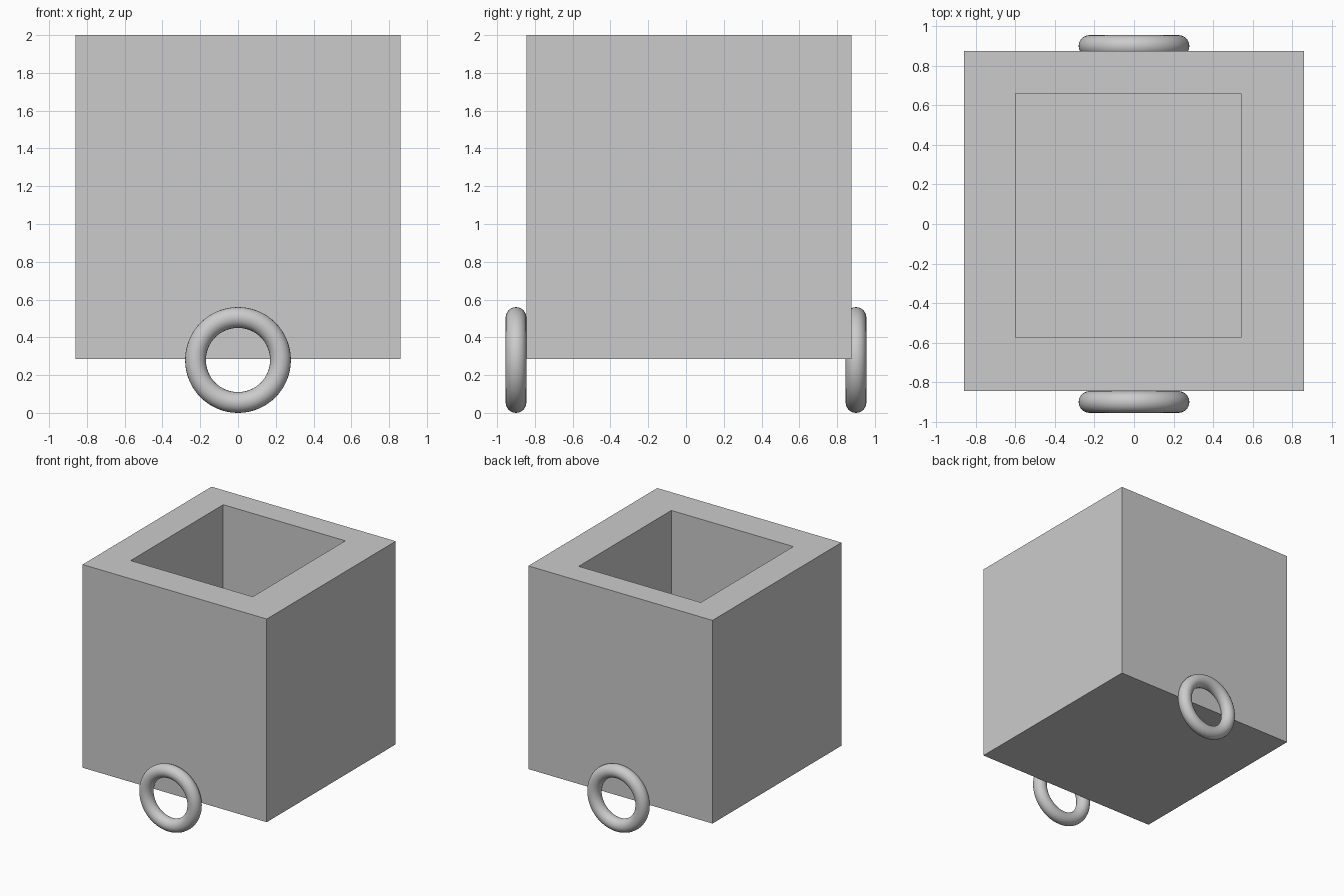
import bpy
import bmesh
import math
from mathutils import Vector

cube = bpy.data.objects.get("Cube")
if cube:
    bpy.data.objects.remove(cube, do_unlink=True)


def make_material(name, rgb):
    mat = bpy.data.materials.new(name)
    mat.use_nodes = True
    mat.diffuse_color = (*rgb, 1)
    mat.node_tree.nodes["Principled BSDF"].inputs["Base Color"].default_value = (*rgb, 1)
    return mat


grey = make_material("light grey", (0.6, 0.6, 0.6))

# Solid block that forms the planter-like box
LOW, HIGH = Vector((-0.86, -0.845, 0.285)), Vector((0.86, 0.875, 2.0))
POCKET_LOW, POCKET_HIGH = Vector((-0.6, -0.575, 0.55)), Vector((0.54, 0.66, 2.0))

bm = bmesh.new()
bmesh.ops.create_cube(bm, size=1)
for v in bm.verts:
    v.co = (LOW + HIGH) / 2 + v.co * (HIGH - LOW)

# Off-centre pocket: inset the top, fit its rim, then push it down
top = max(bm.faces, key=lambda f: f.calc_center_median().z)
bmesh.ops.inset_region(bm, faces=[top], thickness=0.2)
for v in top.verts:
    v.co.x = POCKET_LOW.x if v.co.x < 0 else POCKET_HIGH.x
    v.co.y = POCKET_LOW.y if v.co.y < 0 else POCKET_HIGH.y
floor = bmesh.ops.extrude_face_region(bm, geom=[top])["geom"]
for v in (g for g in floor if isinstance(g, bmesh.types.BMVert)):
    v.co.z = POCKET_LOW.z
if top.is_valid:
    bmesh.ops.delete(bm, geom=[top], context="FACES_ONLY")
bmesh.ops.recalc_face_normals(bm, faces=bm.faces)

mesh = bpy.data.meshes.new("open_box")
bm.to_mesh(mesh)
bm.free()
mesh.materials.append(grey)
bpy.context.collection.objects.link(bpy.data.objects.new("open_box", mesh))

# Upright rings on the lower edge of the front and back walls
for name, y in (("front_ring", -0.9), ("back_ring", 0.9)):
    bpy.ops.mesh.primitive_torus_add(
        major_radius=0.225, minor_radius=0.055,
        major_segments=64, minor_segments=24,
        location=(0, y, 0.28), rotation=(math.pi / 2, 0, 0))
    ring = bpy.context.object
    ring.name = name
    ring.data.materials.append(grey)
    bpy.ops.object.shade_smooth()
